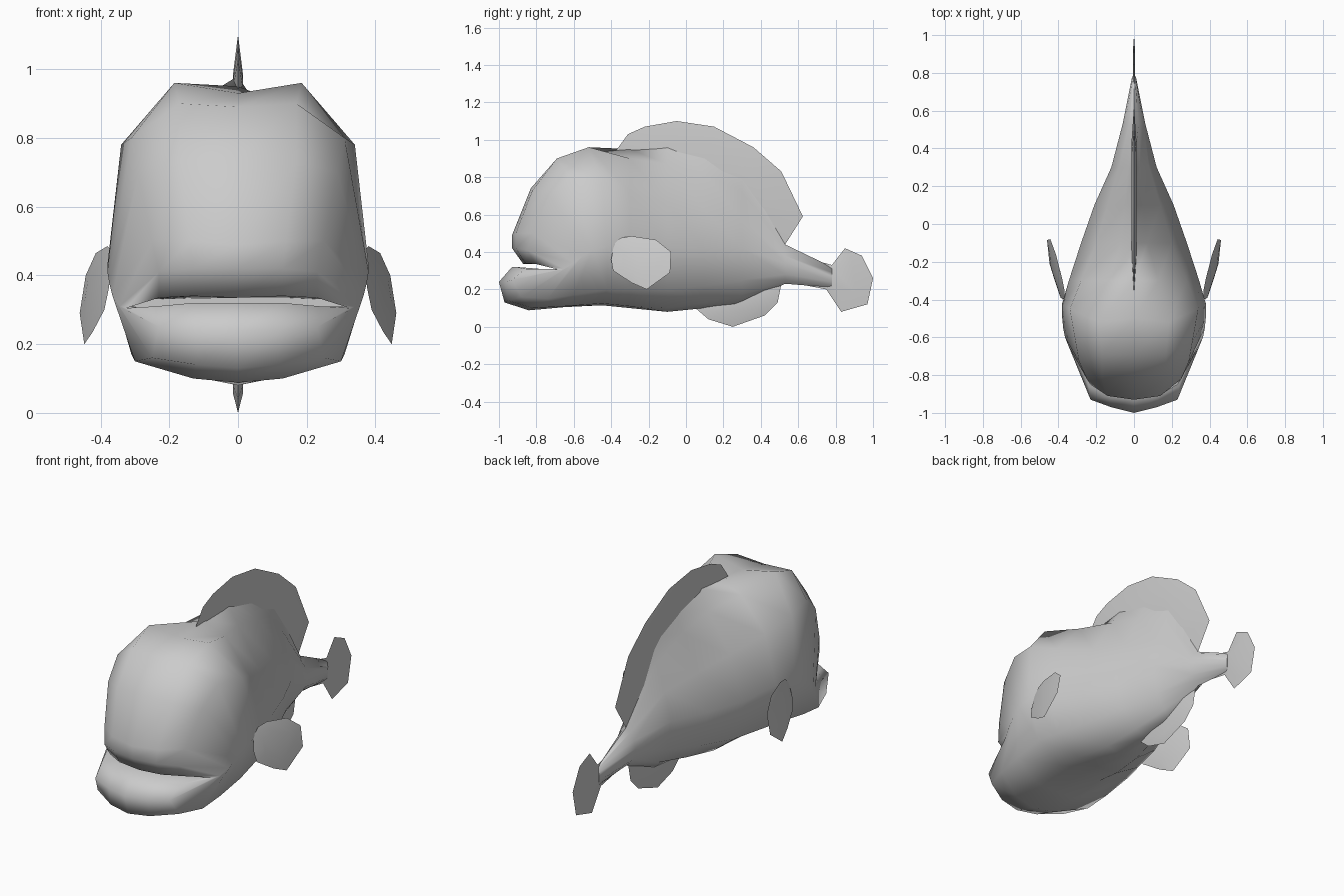
import bpy, bmesh, math

grey = bpy.data.materials.new("fish grey")
grey.diffuse_color = (0.6, 0.6, 0.6, 1)


def finish(name, bm, angle):
    bmesh.ops.recalc_face_normals(bm, faces=bm.faces)
    me = bpy.data.meshes.new(name)
    bm.to_mesh(me)
    bm.free()
    me.materials.append(grey)
    ob = bpy.data.objects.new(name, me)
    bpy.context.collection.objects.link(ob)
    bpy.ops.object.select_all(action='DESELECT')
    ob.select_set(True)
    bpy.context.view_layer.objects.active = ob
    bpy.ops.object.shade_smooth_by_angle(angle=math.radians(angle))
    return ob


def loft(name, half_rings):
    """Mirror each half ring (top centre to bottom centre) and join them."""
    bm = bmesh.new()
    rings = []
    for half in half_rings:
        full = list(half) + [(-x, y, z) for x, y, z in half[-2:0:-1]]
        rings.append([bm.verts.new(p) for p in full])
    for a, b in zip(rings, rings[1:]):
        n = len(a)
        for i in range(n):
            j = (i + 1) % n
            bm.faces.new((a[i], a[j], b[j], b[i]))
    bm.faces.new(rings[0])
    bm.faces.new(rings[-1])
    return finish(name, bm, 75)


def fin(name, outline, thick, place=lambda y, z: 0.0, side=1):
    """Thin lens-shaped plate: sharp rim, thicker inner panel."""
    bm = bmesh.new()
    n = len(outline)
    cy = sum(p[0] for p in outline) / n
    cz = sum(p[1] for p in outline) / n
    rim = [bm.verts.new((side * place(y, z), y, z)) for y, z in outline]
    for s in (-1, 1):
        inner = []
        for y, z in outline:
            y, z = cy + 0.6 * (y - cy), cz + 0.6 * (z - cz)
            inner.append(bm.verts.new((side * place(y, z) + s * thick, y, z)))
        for i in range(n):
            j = (i + 1) % n
            bm.faces.new((rim[i], rim[j], inner[j], inner[i]))
        bm.faces.new(inner)
    return finish(name, bm, 60)


# Mouth pocket and lips
mouth = [
    [(0, -.70, .335), (.15, -.68, .335), (.26, -.66, .33), (.31, -.66, .31),
     (.26, -.66, .30), (.15, -.68, .30), (0, -.70, .30)],
    [(0, -.87, .335), (.13, -.86, .34), (.23, -.80, .335), (.325, -.68, .305),
     (.24, -.86, .31), (.13, -.91, .32), (0, -.93, .32)],
    [(0, -.93, .42), (.13, -.91, .42), (.23, -.85, .41), (.345, -.65, .31),
     (.23, -.93, .25), (.12, -.97, .24), (0, -1.0, .24)],
]
# Forehead, cheeks and chin
head = [
    [(0, -.93, .49), (.14, -.91, .50), (.25, -.82, .50), (.365, -.60, .34),
     (.25, -.88, .16), (.12, -.95, .14), (0, -.97, .13)],
    [(0, -.83, .74), (.17, -.82, .73), (.29, -.73, .70), (.375, -.55, .38),
     (.30, -.74, .15), (.13, -.82, .10), (0, -.84, .088)],
    [(0, -.69, .89), (.17, -.69, .90), (.31, -.62, .80), (.38, -.50, .41),
     (.31, -.60, .17), (.13, -.65, .11), (0, -.65, .105)],
    [(0, -.50, .93), (.185, -.52, .96), (.34, -.45, .78), (.38, -.42, .43),
     (.31, -.42, .20), (.13, -.45, .125), (0, -.45, .115)],
]
# Body cross-sections (x, z) tapering to the tail stalk
sections = {
    -.30: [(0, .95), (.13, .90), (.28, .72), (.345, .45), (.28, .20), (.13, .11), (0, .10)],
    -.10: [(0, .98), (.07, .87), (.20, .66), (.28, .42), (.23, .20), (.10, .10), (0, .08)],
    .10: [(0, .93), (.05, .82), (.14, .62), (.21, .42), (.16, .22), (.07, .13), (0, .10)],
    .30: [(0, .85), (.03, .72), (.08, .57), (.12, .42), (.09, .25), (.04, .17), (0, .12)],
    .53: [(0, .44), (.025, .42), (.05, .38), (.06, .34), (.05, .28), (.025, .25), (0, .23)],
    .78: [(0, .32), (.005, .31), (.008, .29), (.01, .27), (.008, .24), (.005, .22), (0, .21)],
}
trunk = [[(x, y, z) for x, z in pts] for y, pts in sections.items()]
loft("body", mouth + head + trunk)

# Fins on the centre line, outlines as (y, z)
fin("dorsal_fin", [(-.39, .92), (-.31, 1.03), (-.22, 1.07), (-.05, 1.10), (.15, 1.07),
                   (.36, .96), (.51, .83), (.625, .59), (.53, .44), (.40, .45),
                   (.10, .60), (-.25, .80)], .014)
fin("belly_fin", [(.05, .10), (.12, .04), (.25, 0), (.42, .06), (.49, .13),
                  (.51, .23), (.40, .28), (.20, .25)], .014)
fin("tail_fin", [(.62, .375), (.78, .33), (.85, .42), (.94, .38), (1.0, .26),
                 (.97, .12), (.83, .08), (.75, .20), (.62, .225)], .005)

# Side fins, flaring outward toward the back and the bottom
flare = lambda y, z: .355 + .23 * (y + .4) + .17 * (.485 - z)
for side, label in ((1, "right"), (-1, "left")):
    fin(label + "_side_fin", [(-.40, .36), (-.385, .44), (-.35, .475), (-.29, .485),
                              (-.16, .465), (-.08, .40), (-.085, .29), (-.21, .20),
                              (-.29, .235), (-.39, .30)], .008, flare, side)
